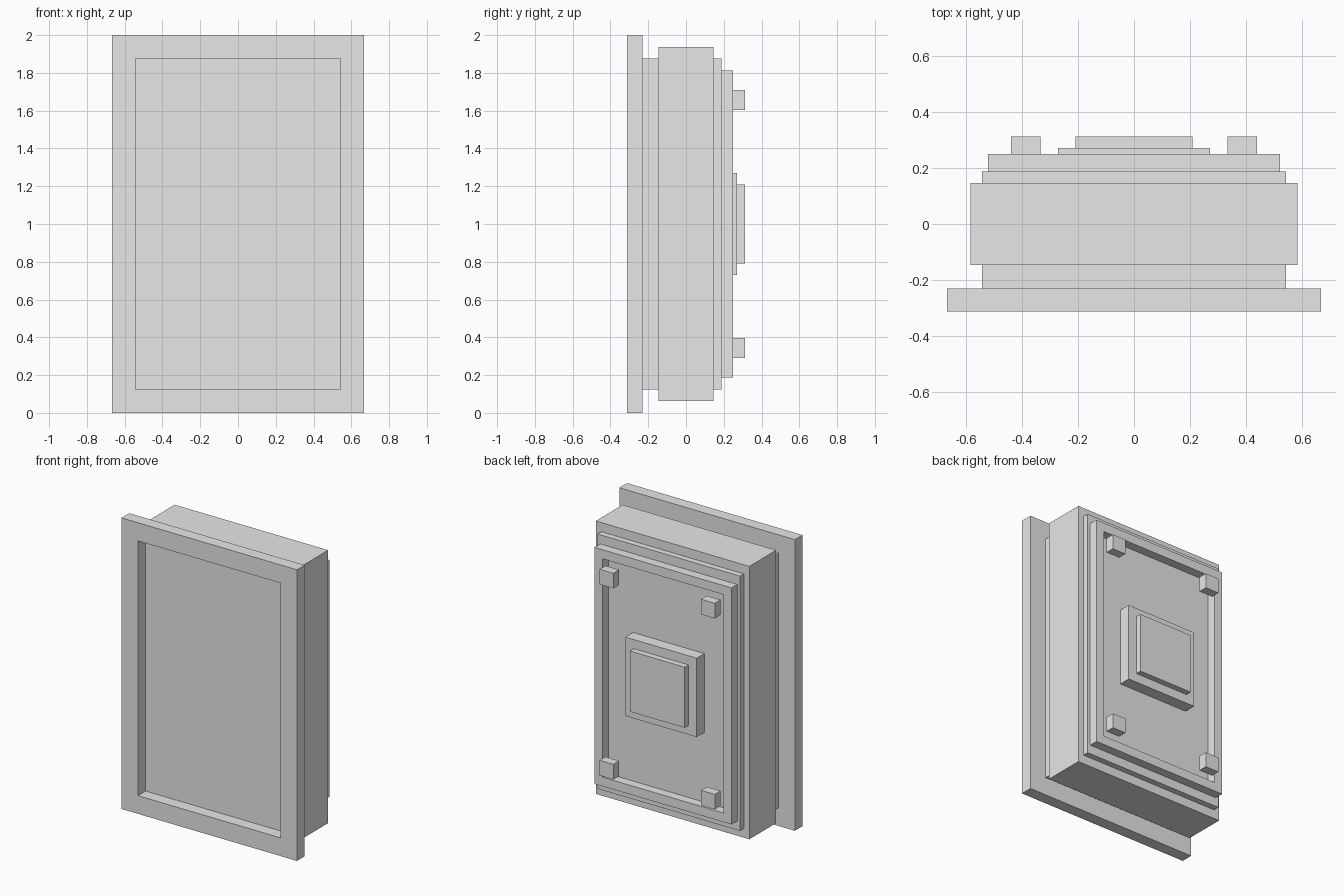
import bpy
import bmesh

if "Cube" in bpy.data.objects:
    bpy.data.objects.remove(bpy.data.objects["Cube"])

U = 1 / 48  # modelling grid unit

grey = bpy.data.materials.new("plain grey")
grey.diffuse_color = (0.8, 0.8, 0.8, 1)
grey.use_nodes = True
grey.node_tree.nodes["Principled BSDF"].inputs["Base Color"].default_value = grey.diffuse_color


def finish(bm, name):
    bmesh.ops.recalc_face_normals(bm, faces=bm.faces)
    mesh = bpy.data.meshes.new(name)
    bm.to_mesh(mesh)
    bm.free()
    mesh.materials.append(grey)
    obj = bpy.data.objects.new(name, mesh)
    bpy.context.collection.objects.link(obj)
    return obj


def box(name, x0, x1, y0, y1, z0, z1):
    bm = bmesh.new()
    bmesh.ops.create_cube(bm, size=1)
    for v in bm.verts:
        v.co.x = (x1 if v.co.x > 0 else x0) * U
        v.co.y = (y1 if v.co.y > 0 else y0) * U
        v.co.z = (z1 if v.co.z > 0 else z0) * U
    return finish(bm, name)


def ring(name, half_w, z0, z1, y0, y1, border):
    """Rectangular frame with an open middle."""
    bm = bmesh.new()
    loops = []
    for y in (y0, y1):
        for b in (0, border):
            w, lo, hi = half_w - b, z0 + b, z1 - b
            loops.append([bm.verts.new((x * U, y * U, z * U))
                          for x, z in ((-w, lo), (w, lo), (w, hi), (-w, hi))])
    front_out, front_in, back_out, back_in = loops
    for a, b in ((front_out, front_in), (front_in, back_in),
                 (back_in, back_out), (back_out, front_out)):
        for i in range(4):
            j = (i + 1) % 4
            bm.faces.new((a[i], a[j], b[j], b[i]))
    return finish(bm, name)


# Front frame around the recessed panel
ring("front_frame", 32, 0, 96, -15, -11, 6)
box("front_panel", -26, 26, -11, -7, 6, 90)

# Main casing and stepped back
box("casing", -28, 28, -7, 7, 3, 93)
box("back_step", -26, 26, 7, 9, 6, 90)
ring("back_rim", 25, 9, 87, 9, 12, 3)

# Central raised pad
box("center_pad", -13, 13, 9, 13, 35, 61)
box("center_button", -10, 10, 13, 15, 38, 58)

# Four corner studs
for side, x in (("left", -21), ("right", 16)):
    for level, z in (("lower", 14), ("upper", 77)):
        box(f"{level}_{side}_stud", x, x + 5, 12, 15, z, z + 5)
